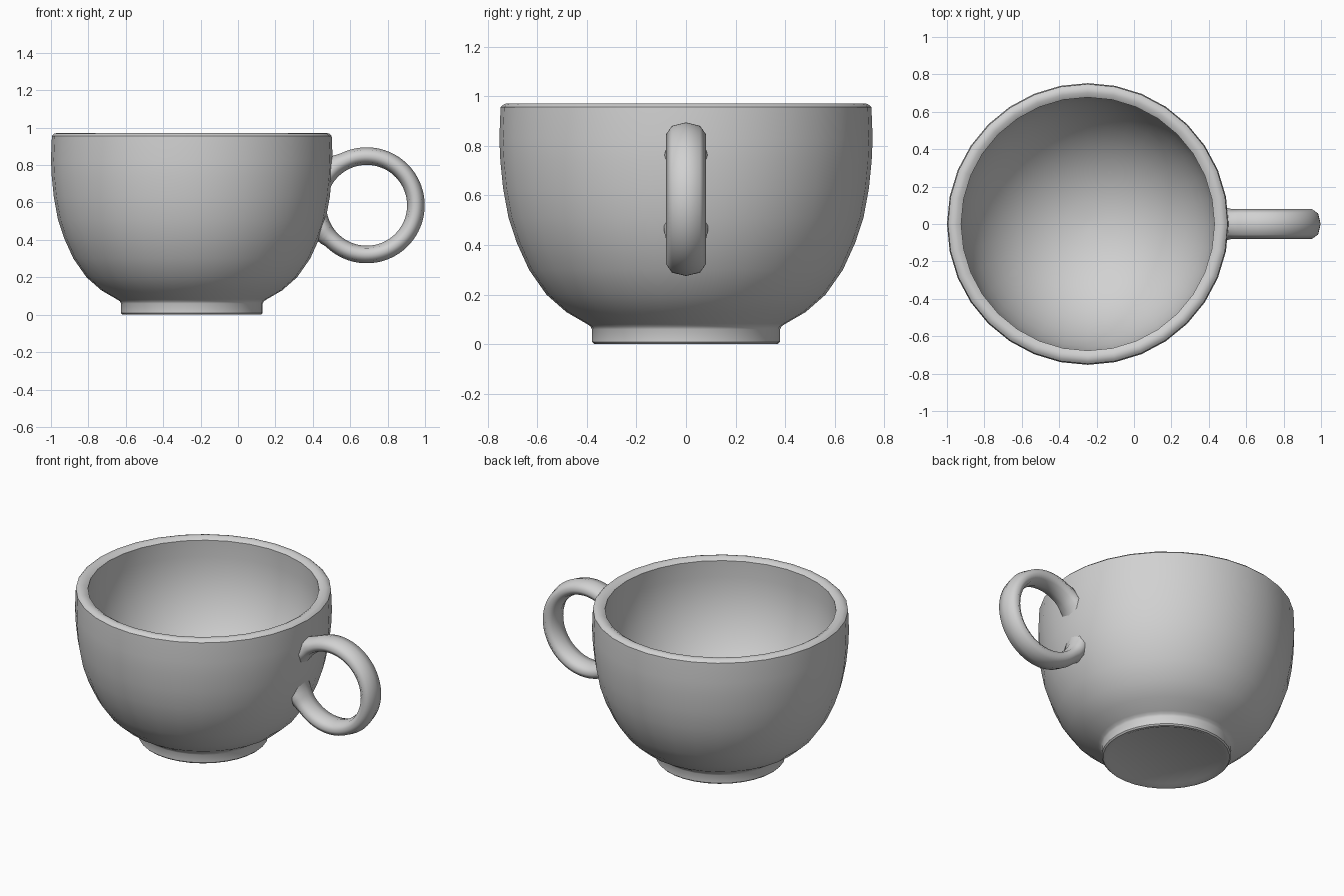
import bpy, bmesh
from math import sin, cos, radians, pi

cube = bpy.data.objects.get("Cube")
if cube:
    bpy.data.objects.remove(cube)

CUP_X = -0.247
SIDES = 32
GREY = (0.64, 0.64, 0.64, 1)

glaze = bpy.data.materials.new("grey_ceramic")
glaze.use_nodes = True
glaze.diffuse_color = GREY
glaze.node_tree.nodes["Principled BSDF"].inputs["Base Color"].default_value = GREY


def make_object(name, bm):
    bmesh.ops.recalc_face_normals(bm, faces=bm.faces)
    mesh = bpy.data.meshes.new(name)
    bm.to_mesh(mesh)
    bm.free()
    mesh.materials.append(glaze)
    obj = bpy.data.objects.new(name, mesh)
    bpy.context.collection.objects.link(obj)
    return obj


def loft(name, rings):
    """Skin a list of closed rings and close both ends."""
    bm = bmesh.new()
    rows = [[bm.verts.new(p) for p in ring] for ring in rings]
    n = len(rows[0])
    for a, b in zip(rows, rows[1:]):
        for i in range(n):
            j = (i + 1) % n
            bm.faces.new((a[i], a[j], b[j], b[i]))
    for row in (rows[0], rows[-1]):
        bm.faces.new(row)
    return make_object(name, bm)


def lathe(name, profile):
    return loft(name, [[(CUP_X + r * cos(2 * pi * i / SIDES), r * sin(2 * pi * i / SIDES), z)
                        for i in range(SIDES)] for r, z in profile])


def smooth(obj, angle):
    bpy.ops.object.select_all(action="DESELECT")
    obj.select_set(True)
    bpy.context.view_layer.objects.active = obj
    bpy.ops.object.shade_smooth_by_angle(angle=radians(angle))


def ramp(value, start, end):
    return min(1, max(0, (value - start) / (end - start)))


# Cup: foot, rounded outer wall, domed rim, then a round bowl inside
foot = [(0.33, 0.012), (0.353, 0.001), (0.371, 0.001), (0.379, 0.009), (0.379, 0.06), (0.385, 0.072)]
wall = [(0.402, 0.083), (0.483, 0.13), (0.563, 0.2), (0.633, 0.3), (0.683, 0.41), (0.716, 0.51),
        (0.738, 0.63), (0.749, 0.74), (0.753, 0.83), (0.748, 0.956)]
rim = [(0.735, 0.968), (0.72, 0.972), (0.702, 0.972), (0.677, 0.956)]
BOWL_R, BOWL_DEPTH, BOWL_Z = 0.681, 0.72, 0.85
inside = [(BOWL_R * cos(radians(d)), BOWL_Z - BOWL_DEPTH * sin(radians(d)))
          for d in range(0, 90, 8)]
cup = lathe("cup", foot + wall + rim + inside)
smooth(cup, 42)

# Handle: eight-sided oval tube on a ring, flaring where it meets the cup
HX, HZ, RING = 0.688, 0.585, 0.263
rings = []
for deg in range(-176, 161, 4):
    a = radians(deg)
    flare = max(ramp(deg, 118, 126), ramp(deg, -135, -143))
    widen = max(ramp(deg, 130, 140), ramp(deg, -142, -152))
    ring = []
    for k in range(8):
        t = 2 * pi * k / 8
        out = 0.047 * cos(t) * (1 + (0.3 * flare if cos(t) > 0 else 0))
        ring.append((HX + (RING + out) * cos(a), 0.08 * (1 + 0.12 * widen) * sin(t),
                     HZ + (RING + out) * sin(a)))
    rings.append(ring)
handle = loft("handle", rings)

# Trim the handle ends within the thickness of the wall
cutter = lathe("handle_cutter", [(r - 0.025, z) for r, z in wall])
cutter.hide_render = True
trim = handle.modifiers.new("trim", "BOOLEAN")
trim.operation = "DIFFERENCE"
trim.solver = "EXACT"
trim.object = cutter
bpy.context.view_layer.objects.active = handle
bpy.ops.object.modifier_apply(modifier="trim")
bpy.data.objects.remove(cutter)
smooth(handle, 80)
